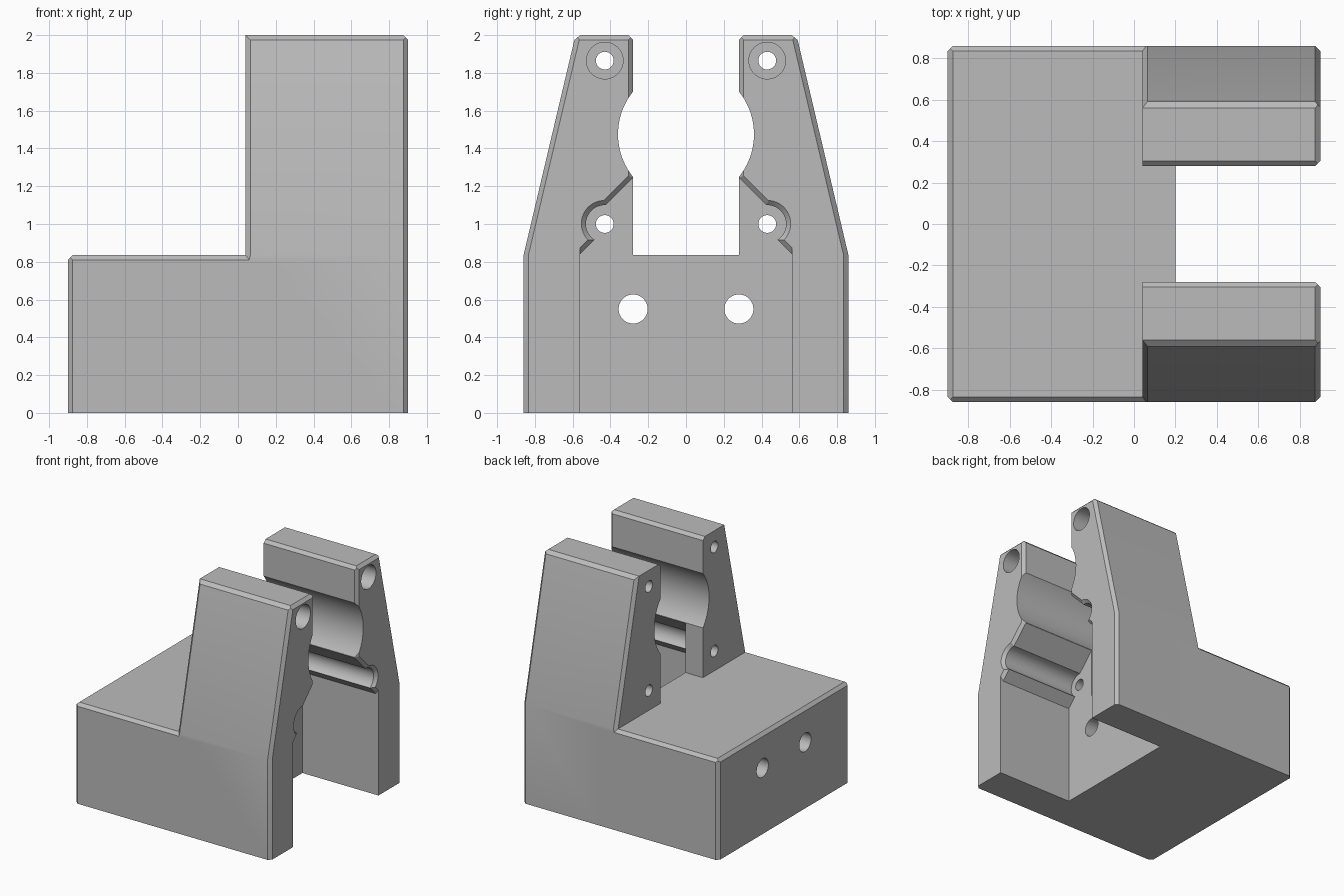
import bpy, bmesh, math
from mathutils import Matrix, Vector

if "Cube" in bpy.data.objects:
    bpy.data.objects.remove(bpy.data.objects["Cube"], do_unlink=True)

grey = bpy.data.materials.new("light_grey")
grey.use_nodes = True
grey.diffuse_color = (0.5, 0.5, 0.5, 1)
grey.node_tree.nodes["Principled BSDF"].inputs["Base Color"].default_value = (0.5, 0.5, 0.5, 1)

BACK, FRONT = -0.9, 0.9      # block ends along x
STEP, WALL = 0.04, 0.2       # tower start, cavity back wall
HALF, SLOT, DECK = 0.86, 0.28, 0.835
C = 0.025                    # chamfer size


def finish(bm, name):
    bmesh.ops.recalc_face_normals(bm, faces=bm.faces[:])
    mesh = bpy.data.meshes.new(name)
    bm.to_mesh(mesh)
    bm.free()
    mesh.materials.append(grey)
    obj = bpy.data.objects.new(name, mesh)
    bpy.context.collection.objects.link(obj)
    return obj


def cut_block(name, lo, hi, planes):
    """Box trimmed by planes given as (point, outward normal)."""
    bm = bmesh.new()
    lo, hi = Vector(lo), Vector(hi)
    bmesh.ops.create_cube(bm, size=1, matrix=Matrix.Translation((lo + hi) / 2)
                          @ Matrix.Diagonal((*(hi - lo), 1)))
    for point, normal in planes:
        cut = bmesh.ops.bisect_plane(bm, geom=bm.verts[:] + bm.edges[:] + bm.faces[:], dist=1e-5,
                                     plane_co=point, plane_no=normal, clear_outer=True)
        rim = [e for e in cut["geom_cut"] if isinstance(e, bmesh.types.BMEdge)]
        bmesh.ops.contextual_create(bm, geom=rim)
    return finish(bm, name)


def loft(name, sections):
    """Solid through sections given as (x, list of (y, z))."""
    bm = bmesh.new()
    rings = [[bm.verts.new((x, y, z)) for y, z in pts] for x, pts in sections]
    for a, b in zip(rings, rings[1:]):
        for i in range(len(a)):
            j = (i + 1) % len(a)
            bm.faces.new((a[i], a[j], b[j], b[i]))
    bm.faces.new(rings[0])
    bm.faces.new(rings[-1])
    return finish(bm, name)


def rod(name, x0, x1, y, z, r, n=48):
    ring = [(y + r * math.cos(t * math.tau / n), z + r * math.sin(t * math.tau / n)) for t in range(n)]
    return loft(name, [(x0, ring), (x1, ring)])


def cavity_profile(side, d):
    """Half cavity outline with a round groove, grown outward by d."""
    cy, cz, r = 0.43, 1.0, 0.1 + d
    diag = math.pi / 4
    low, high = -0.021 + d, 0.067 + d      # sloped walls, distance from groove centre
    a0, a1 = diag - math.acos(low / r), diag + math.acos(high / r)
    s2 = math.sqrt(2)
    pts = [(-0.05, -0.1), (0.56, -0.1), (0.56, cy + cz + low * s2 - 0.56)]
    for i in range(25):
        a = a0 + (a1 - a0) * i / 24
        pts.append((cy + r * math.cos(a), cz + r * math.sin(a)))
    top = cy + cz + high * s2 - 0.2
    pts += [(0.2, top), (-0.05, top)]
    return [(side * y, z) for y, z in pts]


def combine(target, tool, operation):
    mod = target.modifiers.new("join", "BOOLEAN")
    mod.operation, mod.solver, mod.object = operation, "EXACT", tool
    bpy.context.view_layer.objects.active = target
    bpy.ops.object.modifier_apply(modifier=mod.name)
    bpy.data.objects.remove(tool, do_unlink=True)


# Base block with chamfered rear and top edges
base_planes = [((BACK + C, 0, DECK), (-1, 0, 1))]
for s in (1, -1):
    base_planes += [((0, s * (HALF - C), DECK), (0, s, 1)),
                    ((BACK + C, s * HALF, 0), (-1, s, 0))]
body = cut_block("clamp_body", (BACK, -HALF, 0), (WALL, HALF, DECK), base_planes)

# Two sloping towers
slope = Vector((0, 1.165, 0.275)).normalized()
for s in (1, -1):
    n = Vector((0, s * slope.y, slope.z))
    ax = Vector((1, 0, 0))
    ys = sorted((s * SLOT, s * HALF))
    planes = [((0, s * HALF, DECK), n),
              ((0, s * (SLOT + C), 2), (0, -s, 1)),
              ((0, s * 0.56, 2), (0, s * 0.025, 0.03)),
              ((FRONT - C, 0, 2), (1, 0, 1)),
              ((FRONT - C, s * HALF, 0), (1, s, 0)),
              ((FRONT - C, s * SLOT, 0), (1, -s, 0)),
              ((FRONT - C, s * HALF, DECK), n + ax),
              ((STEP + C, s * HALF, DECK), n - ax)]
    tower = cut_block("tower", (STEP, ys[0], 0), (FRONT, ys[1], 2), planes)
    combine(body, tower, "UNION")

# Cavity, grooves and bolt holes on both sides
for s in (1, -1):
    cavity = loft("cavity", [(WALL, cavity_profile(s, 0)), (FRONT - C, cavity_profile(s, 0)),
                             (FRONT + C, cavity_profile(s, 2 * C))])
    for tool in (cavity,
                 rod("groove_hole", 0, 0.3, s * 0.43, 1.0, 0.047),
                 rod("top_hole", 0, 0.95, s * 0.43, 1.865, 0.047),
                 rod("top_counterbore", WALL, 0.95, s * 0.43, 1.865, 0.097),
                 rod("base_hole", -1, 0.3, s * 0.28, 0.55, 0.077)):
        combine(body, tool, "DIFFERENCE")

# Large round seat between the towers
combine(body, rod("round_seat", 0, 1, 0, 1.475, 0.36, 96), "DIFFERENCE")

bpy.ops.object.select_all(action="DESELECT")
body.select_set(True)
bpy.context.view_layer.objects.active = body
bpy.ops.object.shade_smooth_by_angle(angle=math.radians(25))
